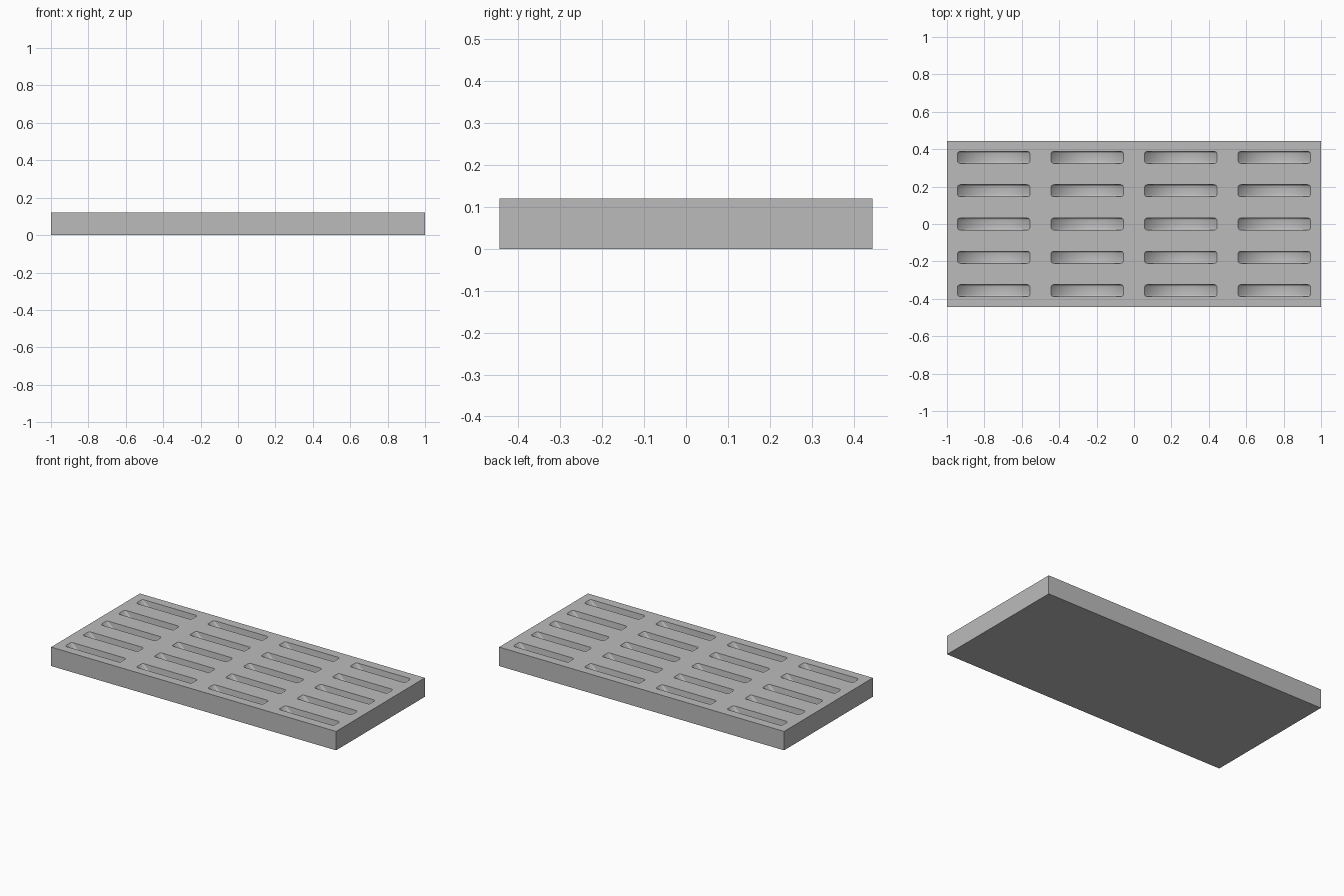
import bpy
import math

if "Cube" in bpy.data.objects:
    bpy.data.objects.remove(bpy.data.objects["Cube"], do_unlink=True)

# Plain grey finish
grey = bpy.data.materials.new("plain_grey")
grey.use_nodes = True
colour = (0.5, 0.5, 0.5, 1)
grey.diffuse_color = colour
grey.node_tree.nodes["Principled BSDF"].inputs["Base Color"].default_value = colour

# Tray proportions: slots repeat with equal gaps, half a gap at the edges
COLUMNS, ROWS = 4, 5
PITCH_X, PITCH_Y = 0.5, 0.178
HEIGHT = 0.12
SLOT_LENGTH, SLOT_WIDTH = 0.386, 0.064
DISC_RADIUS, RIM_BEVEL = 0.25, 0.01
disc_z = HEIGHT + math.sqrt(DISC_RADIUS**2 - (SLOT_LENGTH / 2)**2)

# Solid tray block
bpy.ops.mesh.primitive_cube_add(size=1, location=(0, 0, HEIGHT / 2))
tray = bpy.context.object
tray.name = "slotted_tray"
tray.scale = (COLUMNS * PITCH_X, ROWS * PITCH_Y, HEIGHT)
bpy.ops.object.transform_apply(location=True, rotation=False, scale=True)
tray.data.materials.append(grey)


def add_disc(x, y):
    """Upright disc with a softened rim, whose lower part forms one slot."""
    bpy.ops.mesh.primitive_cylinder_add(
        vertices=96, radius=DISC_RADIUS, depth=SLOT_WIDTH,
        location=(x, y, disc_z), rotation=(math.pi / 2, 0, 0))
    disc = bpy.context.object
    bevel = disc.modifiers.new("rim", "BEVEL")
    bevel.width = RIM_BEVEL
    bevel.segments = 3
    bevel.limit_method = "ANGLE"
    bevel.angle_limit = math.radians(60)
    bpy.ops.object.modifier_apply(modifier=bevel.name)
    disc.data.materials.append(grey)
    disc.name = "slot_cutter"
    disc.hide_render = True
    return disc


# Scoop the slots one column at a time, as neighbouring discs overlap above the tray
for col in range(COLUMNS):
    x = (col - (COLUMNS - 1) / 2) * PITCH_X
    for row in range(ROWS):
        y = (row - (ROWS - 1) / 2) * PITCH_Y
        disc = add_disc(x, y)
        cut = tray.modifiers.new("slot", "BOOLEAN")
        cut.operation = "DIFFERENCE"
        cut.solver = "EXACT"
        cut.object = disc
        bpy.context.view_layer.objects.active = tray
        bpy.ops.object.modifier_apply(modifier=cut.name)
        bpy.data.objects.remove(disc, do_unlink=True)

# Smooth slot floors, crisp tray edges
bpy.ops.object.select_all(action="DESELECT")
tray.select_set(True)
bpy.context.view_layer.objects.active = tray
bpy.ops.object.shade_smooth_by_angle(angle=math.radians(35))
